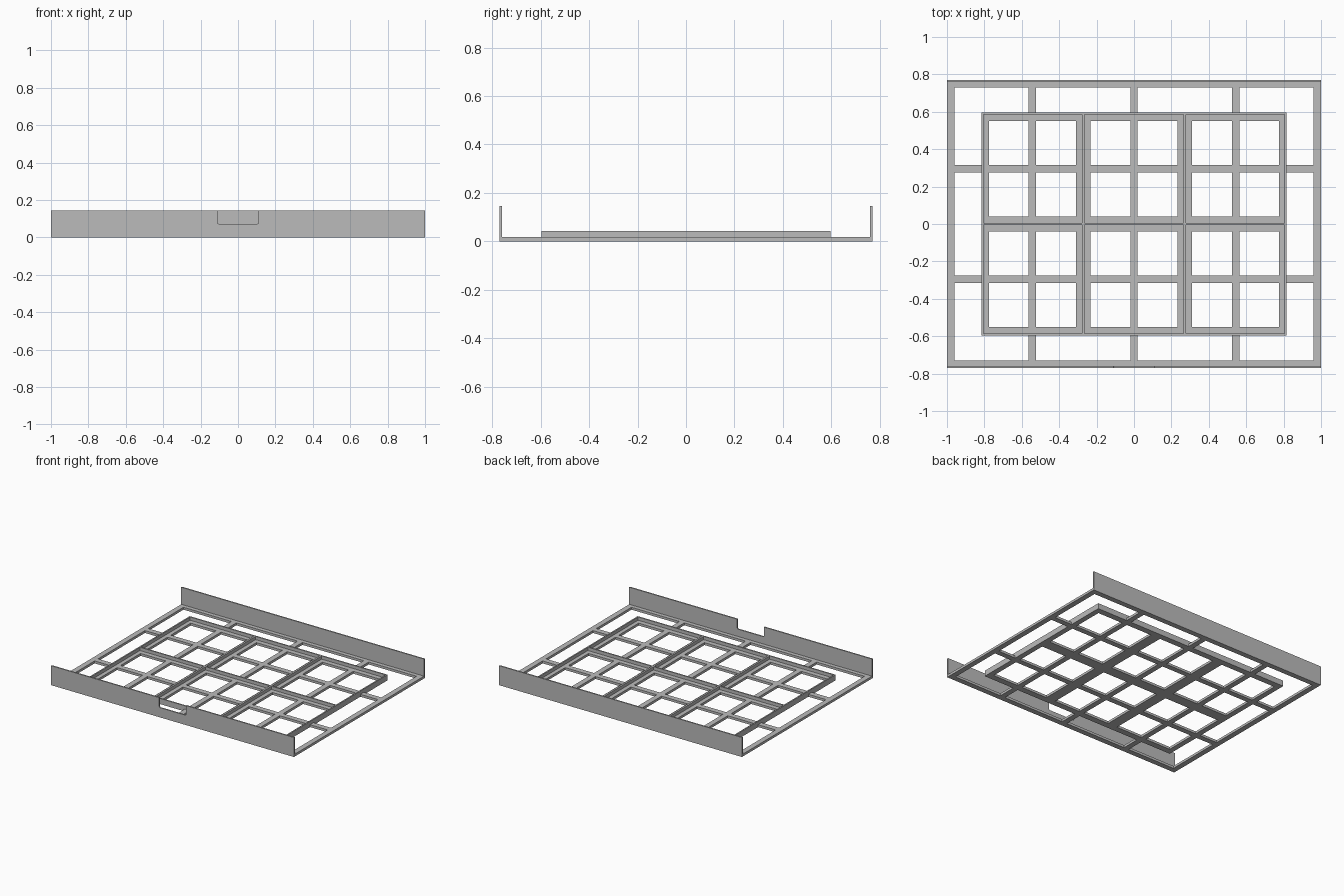
import bpy, bmesh, math
from mathutils import Vector

if "Cube" in bpy.data.objects:
    bpy.data.objects.remove(bpy.data.objects["Cube"])

grey = bpy.data.materials.new("light_grey")
grey.diffuse_color = (0.5, 0.5, 0.5, 1)
grey.use_nodes = True
grey.node_tree.nodes["Principled BSDF"].inputs["Base Color"].default_value = grey.diffuse_color


def finish(name, bm):
    bmesh.ops.recalc_face_normals(bm, faces=bm.faces)
    me = bpy.data.meshes.new(name)
    bm.to_mesh(me)
    bm.free()
    me.materials.append(grey)
    ob = bpy.data.objects.new(name, me)
    bpy.context.collection.objects.link(ob)
    return ob


def extrude(bm, offset):
    geo = bmesh.ops.extrude_face_region(bm, geom=bm.faces[:])["geom"]
    bmesh.ops.translate(bm, vec=offset,
                        verts=[g for g in geo if isinstance(g, bmesh.types.BMVert)])


def lattice(name, rects, z0, z1):
    """Union of flat rectangles (x0, x1, y0, y1) as one clean solid."""
    xs = sorted({round(v, 4) for r in rects for v in r[:2]})
    ys = sorted({round(v, 4) for r in rects for v in r[2:]})
    bm = bmesh.new()
    for xa, xb in zip(xs, xs[1:]):
        for ya, yb in zip(ys, ys[1:]):
            cx, cy = (xa + xb) / 2, (ya + yb) / 2
            if any(r[0] < cx < r[1] and r[2] < cy < r[3] for r in rects):
                bm.faces.new([bm.verts.new((x, y, z0)) for x, y in
                              ((xa, ya), (xb, ya), (xb, yb), (xa, yb))])
    bmesh.ops.remove_doubles(bm, verts=bm.verts, dist=1e-5)
    extrude(bm, (0, 0, z1 - z0))
    return finish(name, bm)


def strips(centres, width, lo, hi, along_y):
    out = []
    for c in centres:
        a, b = c - width / 2, c + width / 2
        out.append((a, b, lo, hi) if along_y else (lo, hi, a, b))
    return out


W, D, H = 1.0, 0.77, 0.145        # half width, half depth, wall height
BX, BY = 0.815, 0.596             # half size of the block of six bins
FLOOR, RIM, T = 0.018, 0.042, 0.01

# Open floor: outer bars and cross bars, plus a flat frame around each bin
floor = strips((-0.98, -0.545, 0, 0.545, 0.98), 0.04, -D, D, True)
floor += strips((-0.75, -0.296, 0.296, 0.75), 0.04, -W, W, False)
floor += strips((-0.795, 0.795), 0.04, -BY, BY, True)
floor += strips((-0.272, 0.272), 0.078, -BY, BY, True)
floor += strips((-0.573, 0.573), 0.046, -BX, BX, False)
floor += strips((0,), 0.08, -BX, BX, False)
lattice("floor_grid", floor, 0, FLOOR)

# Low walls separating the six bins
e = T / 2
ribs = strips((-BX + e, BX - e), T, -BY, BY, True)
ribs += strips((-0.272, 0.272), 0.014, -BY, BY, True)
ribs += strips((-BY + e, 0, BY - e), T, -BX, BX, False)
lattice("bin_dividers", ribs, FLOOR, RIM)


def wall(name, profile, y):
    bm = bmesh.new()
    bm.faces.new([bm.verts.new((x, y, z)) for x, z in profile])
    extrude(bm, Vector((0, T, 0)))
    return finish(name, bm)


# Back wall
wall("back_wall", [(-W, FLOOR), (W, FLOOR), (W, H), (-W, H)], D - T)

# Front wall with a notch that has slightly rounded lower corners
N, NZ, R = 0.11, 0.072, 0.008
half = [(N, H)]
for i in range(4):
    a = math.radians(30 * i)
    half.append((N - R + R * math.cos(a), NZ + R - R * math.sin(a)))
notch = half + [(-x, z) for x, z in reversed(half)]
wall("front_wall", [(-W, H), (-W, FLOOR), (W, FLOOR), (W, H)] + notch, -D)
